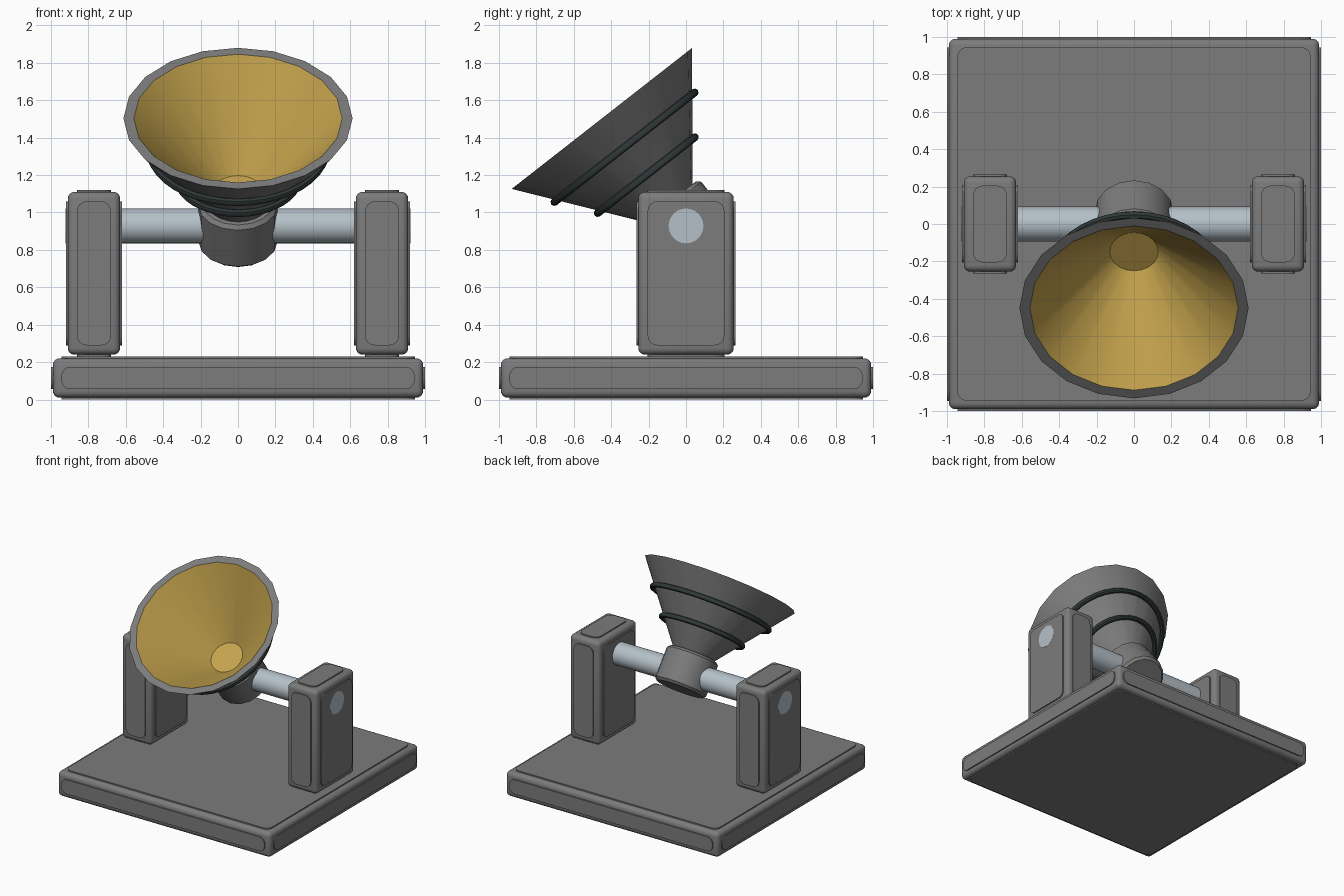
import bpy, bmesh, math
from mathutils import Matrix

if "Cube" in bpy.data.objects:
    bpy.data.objects.remove(bpy.data.objects["Cube"])


def material(name, rgb):
    m = bpy.data.materials.new(name)
    m.diffuse_color = (*rgb, 1)
    m.use_nodes = True
    m.node_tree.nodes["Principled BSDF"].inputs["Base Color"].default_value = m.diffuse_color
    return m


GREY = material("grey", (0.2, 0.2, 0.2))
GOLD = material("gold", (0.56, 0.37, 0.075))
STEEL = material("pale steel", (0.46, 0.53, 0.58))
DARK = material("dark rubber", (0.03, 0.042, 0.04))

PIVOT = Matrix.Translation((0, 0, 0.928)) @ Matrix.Rotation(math.radians(38), 4, 'X')


def finish(bm, name, mats, matrix=Matrix(), angle=30):
    bmesh.ops.recalc_face_normals(bm, faces=bm.faces)
    me = bpy.data.meshes.new(name)
    bm.to_mesh(me)
    bm.free()
    for m in mats:
        me.materials.append(m)
    ob = bpy.data.objects.new(name, me)
    ob.matrix_world = matrix
    bpy.context.collection.objects.link(ob)
    bpy.ops.object.select_all(action='DESELECT')
    ob.select_set(True)
    bpy.context.view_layer.objects.active = ob
    bpy.ops.object.shade_smooth_by_angle(angle=math.radians(angle))
    return ob


def add_box(bm, center, size, radius, axis=None):
    """Box with all edges rounded, or only those running along one axis."""
    b = bmesh.new()
    bmesh.ops.create_cube(b, size=1)
    bmesh.ops.scale(b, vec=size, verts=b.verts)
    edges = [e for e in b.edges if axis is None or
             abs((e.verts[0].co - e.verts[1].co)[axis]) > 1e-4]
    bmesh.ops.bevel(b, geom=edges, offset=radius, segments=4, profile=0.5, affect='EDGES')
    bmesh.ops.translate(b, vec=center, verts=b.verts)
    tmp = bpy.data.meshes.new("tmp")
    b.to_mesh(tmp)
    b.free()
    bm.from_mesh(tmp)
    bpy.data.meshes.remove(tmp)


def panelled_block(name, center, size, margin):
    """Rounded block with a raised rounded panel on every face."""
    bm = bmesh.new()
    add_box(bm, center, [s - 0.02 for s in size], 0.035)
    for axis in range(3):
        plate = [s - 2 * margin for s in size]
        plate[axis] = size[axis]
        add_box(bm, center, plate, 0.05, axis)
    finish(bm, name, [GREY])


def lathe(name, profile, sides, mats, inner_from=None, matrix=PIVOT):
    """Revolve (radius, height) points; faces from inner_from on use slot 1."""
    bm = bmesh.new()
    rings = []
    for r, z in profile:
        if r == 0:
            rings.append([bm.verts.new((0, 0, z))] * sides)
        else:
            rings.append([bm.verts.new((r * math.cos(2 * math.pi * i / sides),
                                        r * math.sin(2 * math.pi * i / sides), z))
                          for i in range(sides)])
    for k in range(len(rings) - 1):
        a, b = rings[k], rings[k + 1]
        for i in range(sides):
            j = (i + 1) % sides
            f = bm.faces.new(list(dict.fromkeys((a[i], a[j], b[j], b[i]))))
            if inner_from is not None and k >= inner_from:
                f.material_index = 1
    return finish(bm, name, mats, matrix)


# Base slab and the two side posts
panelled_block("base", (0, 0, 0.115), (2, 2, 0.23), 0.055)
for side, label in ((-1, "left"), (1, "right")):
    panelled_block(label + "_post", (side * 0.77, 0, 0.675), (0.30, 0.53, 0.89), 0.06)

# Axle between the posts
bm = bmesh.new()
bmesh.ops.create_cone(bm, cap_ends=True, segments=32, radius1=0.093, radius2=0.093, depth=1.842)
finish(bm, "axle", [STEEL],
       Matrix.Translation((0, 0, 0.928)) @ Matrix.Rotation(math.pi / 2, 4, 'Y'))

# Tilted hub on the axle
lathe("hub", [(0, -0.13), (0.19, -0.13), (0.21, -0.11), (0.21, 0.135),
              (0.19, 0.155), (0, 0.155)], 16, [GREY])

# Dish: grey shell and rim, gold inside
lathe("dish", [(0, 0.15), (0.16, 0.15), (0.6125, 0.73), (0.557, 0.73),
               (0.13, 0.24), (0, 0.24)], 20, [GREY, GOLD], inner_from=3)

# Dark bands around the dish
for n, (major, height) in enumerate(((0.33, 0.345), (0.476, 0.534)), 1):
    loop = [(major + 0.021 * math.cos(math.pi * t / 4),
             height + 0.021 * math.sin(math.pi * t / 4)) for t in range(9)]
    band = lathe("dish_band_%d" % n, loop, 40, [DARK])
    weld = band.modifiers.new("weld", 'WELD')
    weld.merge_threshold = 0.0005
    bpy.ops.object.shade_smooth()
